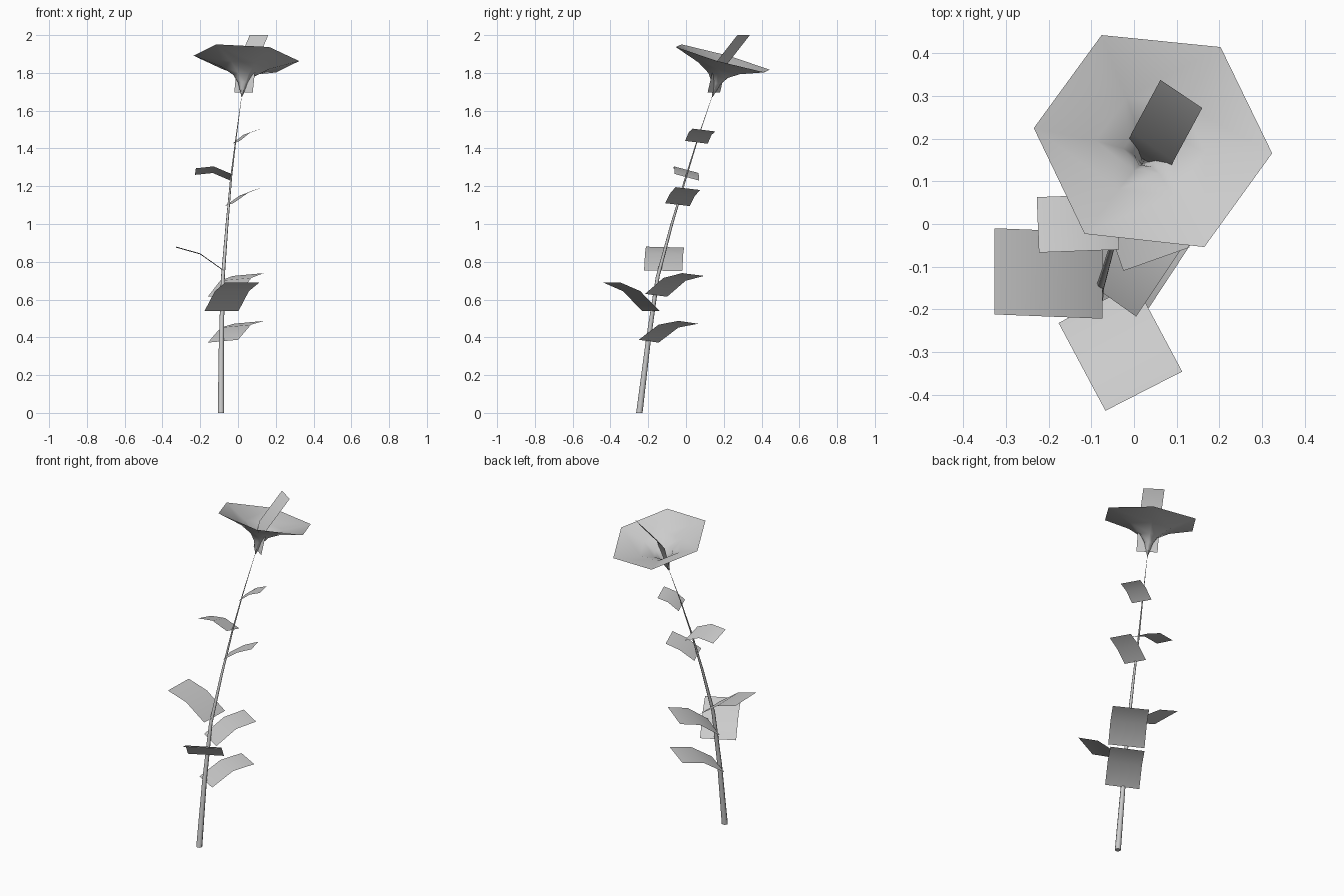
import bpy
import math
from mathutils import Vector

cube = bpy.data.objects.get("Cube")
if cube:
    bpy.data.objects.remove(cube, do_unlink=True)

grey = bpy.data.materials.new("plain grey")
grey.use_nodes = True
grey.diffuse_color = (0.6, 0.6, 0.6, 1)
grey.node_tree.nodes["Principled BSDF"].inputs["Base Color"].default_value = (0.6, 0.6, 0.6, 1)


def add_mesh(name, verts, faces):
    mesh = bpy.data.meshes.new(name)
    mesh.from_pydata([tuple(v) for v in verts], [], faces)
    mesh.materials.append(grey)
    obj = bpy.data.objects.new(name, mesh)
    bpy.context.collection.objects.link(obj)
    bpy.ops.object.select_all(action="DESELECT")
    obj.select_set(True)
    bpy.context.view_layer.objects.active = obj
    bpy.ops.object.shade_smooth_by_angle(angle=math.radians(60))
    return obj


def bridge(rows, sides):
    """Quads joining consecutive rings of equal size."""
    return [(r * sides + i, r * sides + (i + 1) % sides,
             (r + 1) * sides + (i + 1) % sides, (r + 1) * sides + i)
            for r in range(rows - 1) for i in range(sides)]


def leaf(name, base_right, base_left, tip_right, rise):
    """Sheet bent across its middle, lifted there by rise."""
    right, left, tip = Vector(base_right), Vector(base_left), Vector(tip_right)
    verts = []
    for t in (0, 0.5, 1):
        lift = Vector((0, 0, rise * 4 * t * (1 - t)))
        along = (tip - right) * t + lift
        verts += [right + along, left + along]
    return add_mesh(name, verts, [(0, 2, 3, 1), (2, 4, 5, 3)])


# Stem: tapering tube along a gently bent path
path = [(-0.09, -0.247, 0), (-0.088, -0.2, 0.38), (-0.08, -0.15, 0.72),
        (-0.058, -0.075, 1.0), (-0.036, 0.0, 1.25), (-0.01, 0.065, 1.46), (0.02, 0.14, 1.68)]
SIDES = 8
stem_verts = []
for x, y, z in path:
    radius = 0.017 * (1 - z / 1.75)
    for i in range(SIDES):
        a = math.tau * i / SIDES
        stem_verts.append((x + radius * math.cos(a), y + radius * math.sin(a), z))
stem_faces = bridge(len(path), SIDES) + [tuple(reversed(range(SIDES)))]
add_mesh("stem", stem_verts, stem_faces)

# Leaves, from the lowest to the highest
leaf("lower_leaf", (0, -0.25, 0.387), (-0.16, -0.145, 0.372), (0.138, -0.04, 0.487), 0.03)
leaf("front_leaf", (-0.177, -0.232, 0.54), (0.003, -0.14, 0.54), (-0.067, -0.438, 0.69), 0.03)
leaf("middle_leaf", (0.005, -0.217, 0.63), (-0.16, -0.1, 0.615), (0.137, -0.02, 0.74), 0.03)
leaf("right_leaf", (-0.074, -0.02, 0.75), (-0.074, -0.222, 0.755), (-0.327, -0.01, 0.875), 0.027)
leaf("small_lower_leaf", (-0.025, -0.11, 1.11), (-0.07, 0.02, 1.095), (0.13, -0.055, 1.195), 0.012)
leaf("small_right_leaf", (-0.04, 0.07, 1.23), (-0.035, -0.06, 1.265), (-0.228, 0.063, 1.26), 0.025)
leaf("small_upper_leaf", (0.01, -0.005, 1.44), (-0.03, 0.115, 1.425), (0.125, 0.035, 1.505), 0.014)

# Flower: six-sided trumpet with a tilted rim, narrowing to a point on the stem
centre = Vector((0.044, 0.195, 1.877))
axis = Vector((0.12, 0.27, 1))
outline = [(-0.076, 0.443), (-0.235, 0.225), (-0.116, -0.023),
           (0.165, -0.054), (0.324, 0.166), (0.203, 0.415)]
rim = []
for x, y in outline:
    dx, dy = x - centre.x, y - centre.y
    rim.append(Vector((dx, dy, -0.08 * dx - 0.28 * dy)))
rings = [(0.005, 0.205), (0.1, 0.13), (0.21, 0.09), (0.46, 0.05), (1, 0)]
flower_verts = [centre - axis * drop + corner * size for size, drop in rings for corner in rim]
# Inward-facing winding puts the open side up
add_mesh("flower", flower_verts,
         [tuple(reversed(f)) for f in bridge(len(rings), len(rim))])

# Upright petal through the flower's throat
leaf("inner_petal", (0.078, 0.114, 1.695), (-0.02, 0.18, 1.695), (0.16, 0.272, 2.0), -0.006)
inner = bpy.data.objects["inner_petal"].data
for i in (2, 3):
    inner.vertices[i].co += Vector((-0.026, -0.045, 0))
